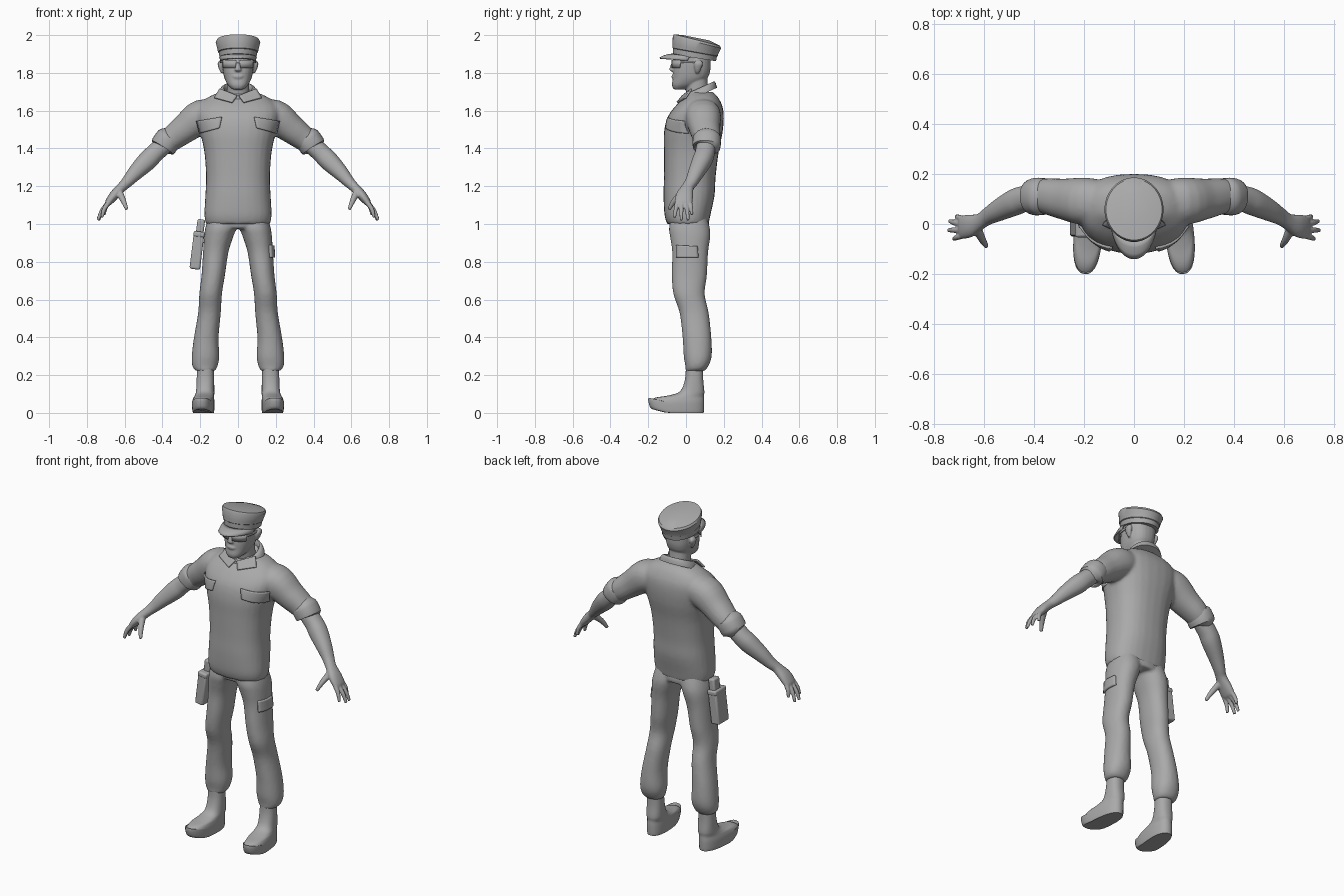
import bpy, bmesh
from math import sin, cos, pi, radians, copysign
from mathutils import Vector, Matrix

cube = bpy.data.objects.get("Cube")
if cube:
    bpy.data.objects.remove(cube)

grey = bpy.data.materials.new("plain grey")
grey.use_nodes = True
colour = (0.4, 0.4, 0.4, 1)
grey.diffuse_color = colour
grey.node_tree.nodes["Principled BSDF"].inputs["Base Color"].default_value = colour


def rounded(angle, square):
    """Point on a unit superellipse."""
    return [copysign(abs(v) ** (2 / square), v) for v in (cos(angle), sin(angle))]


def spline(rows, steps):
    """Smoothly interpolated rows that pass through the given ones."""
    rows = [Vector(tuple(r) + (0,) * (6 - len(r))) for r in rows]
    ends = [rows[0]] + rows + [rows[-1]]
    out = []
    for a, b, c, d in zip(ends, ends[1:], ends[2:], ends[3:]):
        for i in range(steps):
            t = i / steps
            out.append((b * 2 + (c - a) * t + (a * 2 - b * 5 + c * 4 - d) * t * t
                        + (b * 3 - a - c * 3 + d) * t ** 3) / 2)
    return out + [rows[-1]]


def loft(bm, rows, square=2.2, steps=4, sides=28, tube=False, side=1):
    """Skin rows of (x, y, z, half width, half depth, tilt); tubes face along their path."""
    rows = spline(rows, steps)
    rings = []
    for i, row in enumerate(rows):
        centre = Vector(row[:3])
        u, v = Vector((1, 0, 0)), Vector((0, 1, row[5]))
        if tube:
            before, after = rows[max(i - 1, 0)], rows[min(i + 1, len(rows) - 1)]
            t = (Vector(after[:3]) - Vector(before[:3])).normalized()
            u = t.cross(Vector((0, 1, 0))).normalized()
            v = u.cross(t)
        ring = []
        for k in range(sides):
            a, b = rounded(2 * pi * k / sides, square)
            p = centre + u * (a * row[3]) + v * (b * row[4])
            ring.append(bm.verts.new((p.x * side, p.y, p.z)))
        rings.append(ring)
    for low, high in zip(rings, rings[1:]):
        for k in range(sides):
            n = (k + 1) % sides
            bm.faces.new((low[k], low[n], high[n], high[k]))
    bm.faces.new(rings[0])
    bm.faces.new(rings[-1])


def modifier(ob, kind, **settings):
    mod = ob.modifiers.new(kind.title(), kind)
    for key, value in settings.items():
        setattr(mod, key, value)


def finish(name, bm, mirror=False, voxel=0, relax=4, thick=0, wrap=None):
    bmesh.ops.recalc_face_normals(bm, faces=bm.faces)
    mesh = bpy.data.meshes.new(name)
    bm.to_mesh(mesh)
    bm.free()
    ob = bpy.data.objects.new(name, mesh)
    bpy.context.collection.objects.link(ob)
    mesh.materials.append(grey)
    bpy.ops.object.select_all(action='DESELECT')
    ob.select_set(True)
    bpy.context.view_layer.objects.active = ob
    bpy.ops.object.shade_smooth_by_angle(angle=radians(40))
    if wrap:
        target, axis, forward = wrap
        modifier(ob, 'SHRINKWRAP', target=target, wrap_method='PROJECT', offset=0.003,
                 use_negative_direction=not forward, use_positive_direction=forward,
                 **{"use_project_" + axis: True})
    if thick:
        modifier(ob, 'SOLIDIFY', thickness=thick, offset=0)
    if voxel:
        modifier(ob, 'REMESH', mode='VOXEL', voxel_size=voxel, use_smooth_shade=True)
        modifier(ob, 'SMOOTH', factor=0.5, iterations=relax)
    if mirror:
        modifier(ob, 'MIRROR', use_mirror_merge=False)
    return ob


def patch(bm, corners, n=8):
    """Gridded four-cornered sheet."""
    a, b, c, d = map(Vector, corners)
    grid = [[bm.verts.new(a.lerp(b, i / n).lerp(d.lerp(c, i / n), j / n))
             for i in range(n + 1)] for j in range(n + 1)]
    for low, high in zip(grid, grid[1:]):
        for i in range(n):
            bm.faces.new((low[i], low[i + 1], high[i + 1], high[i]))


# Shirt: torso and both short sleeves fused
bm = bmesh.new()
loft(bm, [(0, .01, 1, .17, .11), (0, .008, 1.05, .178, .122), (0, .016, 1.15, .173, .135),
          (0, .02, 1.25, .169, .137), (0, .028, 1.38, .178, .145), (0, .038, 1.48, .2, .155),
          (0, .05, 1.56, .22, .15), (0, .067, 1.62, .215, .127), (0, .08, 1.67, .16, .09),
          (0, .075, 1.7, .09, .065)], square=2.4)
for side in (1, -1):
    loft(bm, [(.08, .085, 1.585, .06, .08), (.19, .09, 1.57, .09, .095),
              (.28, .1, 1.505, .077, .082), (.34, .11, 1.46, .068, .073),
              (.385, .11, 1.425, .06, .066)], tube=True, side=side)
shirt = finish("shirt", bm, voxel=.01)

# Rolled sleeve cuffs
bm = bmesh.new()
loft(bm, [(.36, .11, 1.465, .05, .055), (.365, .11, 1.46, .066, .072),
          (.38, .11, 1.435, .07, .075), (.4, .108, 1.405, .068, .072),
          (.403, .107, 1.4, .045, .05)], tube=True, steps=2)
finish("sleeve_cuffs", bm, mirror=True)

# Trousers: hips and both legs fused
bm = bmesh.new()
loft(bm, [(0, .015, 1.07, .14, .09), (0, .017, 1.01, .155, .105), (0, .02, .975, .12, .1)])
for side in (1, -1):
    loft(bm, [(.08, .015, 1.05, .075, .09), (.091, .018, .98, .082, .108),
              (.103, .022, .93, .077, .106), (.118, .022, .85, .067, .095),
              (.131, .018, .73, .062, .093), (.145, .016, .63, .06, .083),
              (.151, .043, .53, .06, .077), (.168, .058, .4, .065, .076),
              (.172, .062, .3, .073, .074), (.175, .057, .245, .066, .06),
              (.173, .047, .222, .05, .05)], side=side)
trousers = finish("trousers", bm, voxel=.009)

# Boots, toes lifted and turned slightly out
bm = bmesh.new()
loft(bm, [(.172, .045, .25, .044, .046), (.172, .043, .18, .046, .048),
          (.172, .033, .115, .048, .064), (.173, 0, .092, .05, .095),
          (.174, -.035, .08, .053, .13), (.175, -.052, .055, .057, .148),
          (.175, -.05, .015, .056, .145), (.175, -.045, 0, .053, .138)], square=2.4)
for v in bm.verts:
    if v.co.z < .06:
        v.co.z += max(0, -.1 - v.co.y) * .25
bmesh.ops.rotate(bm, verts=bm.verts, cent=(.172, .05, 0), matrix=Matrix.Rotation(radians(5), 3, 'Z'))
finish("boots", bm, mirror=True)

# Bare forearms with hands
bm = bmesh.new()
loft(bm, [(.37, .11, 1.44, .05, .05), (.44, .1, 1.375, .05, .052), (.48, .085, 1.335, .052, .052),
          (.54, .055, 1.275, .042, .043), (.585, .03, 1.225, .031, .034),
          (.615, .01, 1.195, .026, .032), (.655, -.007, 1.153, .025, .045),
          (.685, -.013, 1.115, .019, .046), (.695, -.014, 1.1, .01, .038)], tube=True)
tips = [(.708, .032, 1.048), (.738, .012, 1.02), (.742, -.025, 1.02), (.72, -.06, 1.035)]
for i, tip in enumerate(tips):
    base = Vector((.68, .02 - i * .022, 1.12))
    middle = base.lerp(Vector(tip), .55) + Vector((.006, 0, .006))
    loft(bm, [(*base, .013, .012), (*middle, .012, .011), (*tip, .008, .008)], tube=True, sides=12)
loft(bm, [(.632, -.01, 1.175, .02, .02), (.608, -.06, 1.125, .015, .015),
          (.589, -.09, 1.078, .009, .009)], tube=True, sides=12)
finish("arms", bm, mirror=True, voxel=.005, relax=2)

# Head: neck, skull, nose, brow and ears fused
bm = bmesh.new()
loft(bm, [(0, .075, 1.62, .065, .06), (0, .06, 1.7, .06, .06), (0, .05, 1.8, .06, .06)])
loft(bm, [(0, -.035, 1.713, .03, .03), (0, -.01, 1.735, .053, .064), (0, .02, 1.77, .071, .09),
          (0, .03, 1.81, .08, .098), (0, .035, 1.86, .085, .096), (0, .04, 1.93, .084, .09)],
     square=2.4)
loft(bm, [(0, -.058, 1.87, .01, .012), (0, -.068, 1.835, .013, .016),
          (0, -.07, 1.815, .018, .018), (0, -.062, 1.806, .012, .01)], sides=12)
loft(bm, [(0, -.06, 1.77, .025, .014), (0, -.062, 1.782, .03, .015),
          (0, -.06, 1.79, .025, .012)], sides=12)
for side in (1, -1):
    loft(bm, [(.084, .06, 1.798, .005, .008), (.089, .062, 1.82, .012, .017),
              (.094, .066, 1.85, .014, .024), (.09, .066, 1.868, .006, .012)],
         sides=14, side=side)
finish("head", bm, voxel=.005, relax=2)

# Wraparound sunglasses: thin bridge, deep lenses, thin temples
bm = bmesh.new()
last = None
for i in range(-50, 51):
    a, b = rounded(pi * i / 90 - pi / 2, 2.4)
    x, y = a * .091, .033 + b * .106
    lens = .012 < abs(x) < .078 and y < 0
    top = 1.868 - .004 * (not lens)
    pair = [bm.verts.new((x, y, top)), bm.verts.new((x, y, top - (.042 if lens else .012)))]
    if last:
        bm.faces.new((last[0], pair[0], pair[1], last[1]))
    last = pair
finish("sunglasses", bm, thick=.006)

# Cap: band with a ridge, flared crown, shallow top
bm = bmesh.new()
loft(bm, [(0, .045, 1.88, .098, .114, -.16), (0, .048, 1.908, .101, .116, -.18),
          (0, .048, 1.911, .106, .12, -.18), (0, .05, 1.925, .109, .121, -.2),
          (0, .058, 1.962, .118, .128, -.25), (0, .058, 1.974, .112, .122, -.25),
          (0, .053, 1.986, .06, .07, -.2)], square=2, steps=1, sides=48)
finish("cap", bm)

# Cap visor
bm = bmesh.new()
rows = []
for i in range(-20, 21):
    a = radians(i * 4)
    x, y = .098 * sin(a), .045 - .114 * cos(a)
    z, reach = 1.88 - .16 * (y - .045), cos(a) ** .8
    rows.append([bm.verts.new((x * (1 - .06 * t), y - .07 * reach * t, z - .02 * t * t))
                 for t in (0, .35, .7, 1)])
for p, q in zip(rows, rows[1:]):
    for k in range(3):
        bm.faces.new((p[k], p[k + 1], q[k + 1], q[k]))
finish("cap_visor", bm, thick=.008)

# Shirt collar and its two points
bm = bmesh.new()
loft(bm, [(0, .072, 1.68, .108, .092, .45), (0, .07, 1.705, .098, .088, .45),
          (0, .068, 1.718, .082, .082, .45), (0, .068, 1.715, .072, .074, .45),
          (0, .068, 1.69, .07, .072, .45)], steps=2)
finish("collar", bm)
bm = bmesh.new()
patch(bm, [(.005, -.018, 1.678), (.03, -.047, 1.643), (.125, -.002, 1.668), (.097, .03, 1.715)])
finish("collar_points", bm, mirror=True, thick=.009)

# Pocket flaps laid over the cloth
for name, s in (("left", 1), ("right", -1)):
    bm = bmesh.new()
    patch(bm, [(s * .085, -.3, 1.565), (s * .217, -.3, 1.545),
               (s * .2, -.3, 1.48), (s * .098, -.3, 1.508)])
    finish(name + "_chest_flap", bm, thick=.012, wrap=(shirt, "y", True))
bm = bmesh.new()
patch(bm, [(.4, -.05, .888), (.4, .06, .882), (.4, .065, .822), (.4, -.05, .822)])
finish("thigh_pocket_flap", bm, thick=.016, wrap=(trousers, "x", False))

# Holster pouch with the grip standing out of it
lean = Matrix.Rotation(radians(7), 4, 'Y')
for name, place, size in (("holster", (-.217, 0, .86), (.056, .1, .2)),
                          ("holster_lip", (-.206, 0, .945), (.06, .106, .03)),
                          ("holster_grip", (-.2, .012, .975), (.04, .06, .1))):
    bm = bmesh.new()
    bmesh.ops.create_cube(bm, size=1, matrix=Matrix.Translation(place) @ lean @ Matrix.Diagonal((*size, 1)))
    ob = finish(name, bm)
    modifier(ob, 'BEVEL', width=.01, segments=3)
